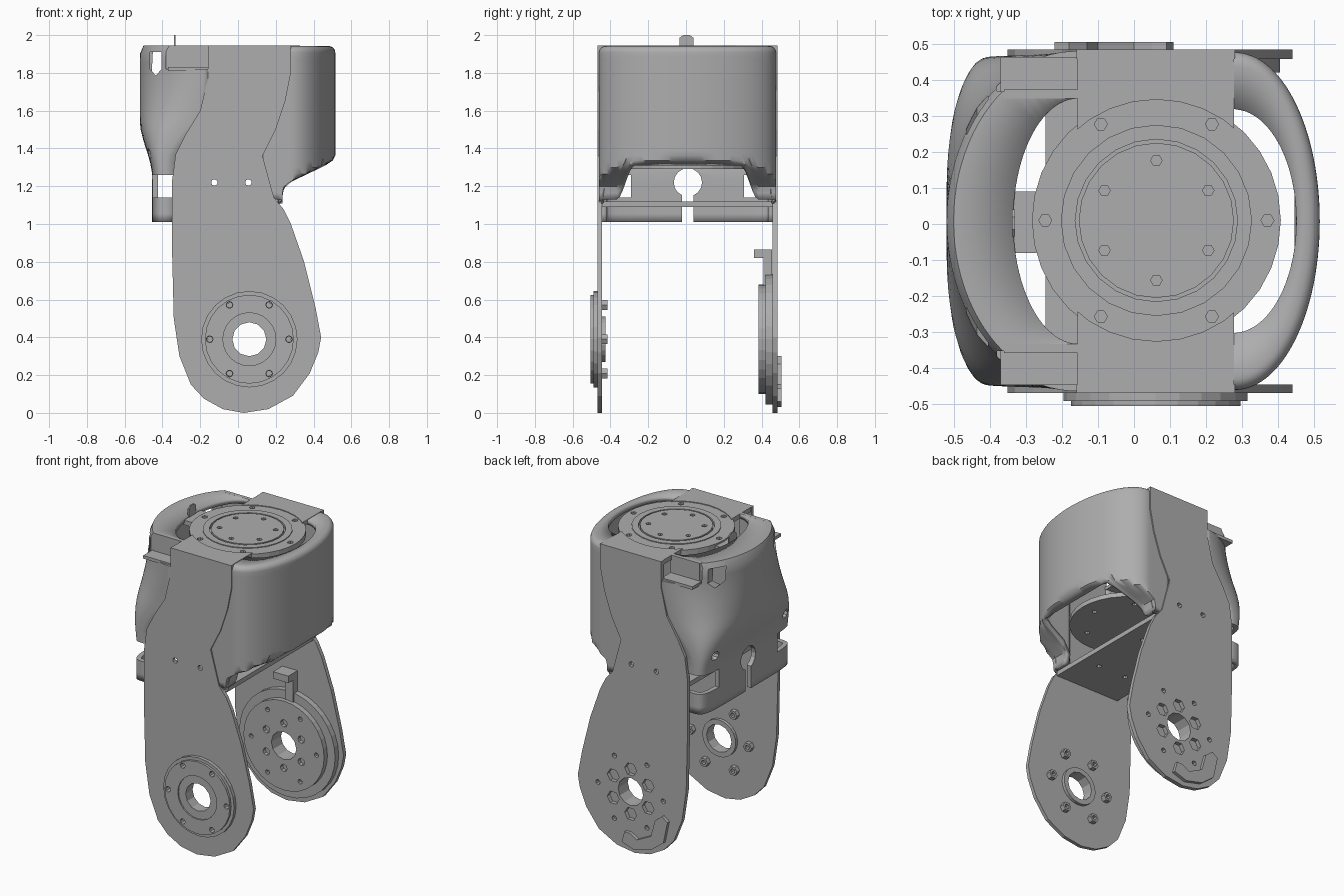
import bpy, bmesh
from math import sin, cos, pi, radians

if bpy.data.objects.get("Cube"):
    bpy.data.objects.remove(bpy.data.objects["Cube"], do_unlink=True)

grey = bpy.data.materials.new("plain grey")
grey.use_nodes = True
COLOUR = (0.42, 0.42, 0.42, 1)
grey.diffuse_color = COLOUR
grey.node_tree.nodes["Principled BSDF"].inputs["Base Color"].default_value = COLOUR


def select(ob):
    bpy.ops.object.select_all(action='DESELECT')
    ob.select_set(True)
    bpy.context.view_layer.objects.active = ob


def finish(name, bm, smooth=False):
    bmesh.ops.recalc_face_normals(bm, faces=bm.faces)
    me = bpy.data.meshes.new(name)
    bm.to_mesh(me)
    bm.free()
    ob = bpy.data.objects.new(name, me)
    bpy.context.collection.objects.link(ob)
    me.materials.append(grey)
    if smooth:
        select(ob)
        bpy.ops.object.shade_smooth_by_angle(angle=radians(35))
    return ob


def box(name, x, y, z):
    bm = bmesh.new()
    bmesh.ops.create_cube(bm, size=1)
    for v in bm.verts:
        for i, (lo, hi) in enumerate((x, y, z)):
            v.co[i] = lo if v.co[i] < 0 else hi
    return finish(name, bm)


def prism(name, pts, lo, hi, axis='Y'):
    """Extrude an outline: (x, z) along y, (x, y) along z or (y, z) along x."""
    place = {'Y': lambda a, b, c: (a, c, b), 'Z': lambda a, b, c: (a, b, c),
             'X': lambda a, b, c: (c, a, b)}[axis]
    bm = bmesh.new()
    face = bm.faces.new([bm.verts.new(place(a, b, lo)) for a, b in pts])
    new = bmesh.ops.extrude_face_region(bm, geom=[face])['geom']
    step = place(0, 0, hi - lo)
    bmesh.ops.translate(bm, vec=step, verts=[g for g in new if isinstance(g, bmesh.types.BMVert)])
    return finish(name, bm)


def circle(cx, cz, r, n=24, turn=0.0):
    return [(cx + r * cos(turn + 2 * pi * i / n), cz + r * sin(turn + 2 * pi * i / n))
            for i in range(n)]


def cut(ob, cutters):
    for c in cutters:
        c.hide_render = True
        m = ob.modifiers.new("cut", 'BOOLEAN')
        m.operation, m.solver, m.object = 'DIFFERENCE', 'EXACT', c
        select(ob)
        bpy.ops.object.modifier_apply(modifier=m.name)
        bpy.data.objects.remove(c, do_unlink=True)


def holes(ob, centres, r, lo, hi, axis='Y', n=8):
    cut(ob, [prism("hole_cutter", circle(a, b, r, n), lo, hi, axis) for a, b in centres])


def ease(t):
    t = min(1, max(0, t))
    return t * t * (3 - 2 * t)


def power(t, e):
    return (1 if t >= 0 else -1) * abs(t) ** e


def shell(name, point, nu, nv=22, wall=0.03):
    """Thick skin from a grid function of u (around) and v (top to bottom)."""
    bm = bmesh.new()
    grid = [[bm.verts.new(point(i / nu * 2 - 1, j / nv)) for i in range(nu + 1)]
            for j in range(nv + 1)]
    for a, b in zip(grid, grid[1:]):
        for i in range(nu):
            bm.faces.new((a[i], a[i + 1], b[i + 1], b[i]))
    ob = finish(name, bm, True)
    middle = ob.data.polygons[nu * nv // 2 + nu // 2]
    m = ob.modifiers.new("wall", 'SOLIDIFY')
    m.thickness = wall
    m.offset = -1 if middle.normal.x * middle.center.x > 0 else 1
    select(ob)
    bpy.ops.object.modifier_apply(modifier=m.name)
    return ob


MID = 0.008  # middle of the body in y


# Rounded cover on the +x side: straight flanks, then half an ellipse
def big_cover(u, v):
    ang = max(-1, min(1, u / 0.8)) * pi / 2
    flank = max(0, abs(u) - 0.8) / 0.2
    c, s = cos(ang), sin(ang)
    top, fillet = 1.942, 0.035
    if v == 0:
        return (0.275 + 0.175 * c - 0.15 * flank, MID + (0.31 + 0.1 * flank) * s, top)
    t = (v - 0.045) / 0.955
    low = 1.31 - 0.18 * ease((abs(s) - 0.6) / 0.2)
    if t < 0.2:
        a = t / 0.2 * pi / 2
        inset, z = fillet * (1 - sin(a)), top - fillet * (1 - cos(a))
    else:
        inset, z = 0, top - fillet - (t - 0.2) / 0.8 * (top - fillet - low)
    x = 0.28 + (0.235 - inset) * c - 0.15 * flank
    y = MID + (0.468 - inset) * s
    # Lower lobes curl in towards the plates
    return (min(x, 0.235 + 0.28 * ease((z - 1.18) / 0.18)), y, z)


shell("big_cover", big_cover, 72, 30)


# Cover on the -x side: round at the top, boxy and narrower at the bottom
def small_cover(u, v):
    ang = u * pi / 2
    c, s = cos(ang), sin(ang)
    if v == 0:
        return (-0.155 - 0.18 * c, MID + 0.34 * s, 1.945)
    t = (v - 0.045) / 0.955
    z = 1.945 - t * 0.935
    k = ease((1.88 - z) / 0.6)
    tuck = 0.02 * max(0, 1 - t / 0.05)
    e = 1 - 0.7 * k
    start = -0.155 - 0.17 * ease((1.6 - z) / 0.3)
    reach = 0.52 - 0.065 * ease((1.55 - z) / 0.3)
    return (start - (reach + start - tuck) * power(c, e),
            MID + (0.472 - 0.015 * k - tuck) * power(s, e), z)


small = shell("small_cover", small_cover, 44)
cut(small, [prism("key_round", circle(0.01, 1.22, 0.075, 16), -0.7, -0.3, 'X'),
            box("key_slot", (-0.7, -0.3), (-0.02, 0.04), (0.9, 1.18))])
for side in (-1, 1):
    def span(a, b):
        return sorted((MID + side * a, MID + side * b))
    cut(small, [box("window_cutter", (-0.6, -0.2), span(0.3, 0.6), (1.14, 1.26)),
                box("notch_cutter", (-0.38, -0.1), span(0.36, 0.6), (1.82, 2.1)),
                prism("slot_cutter", [(-0.465, 1.91), (-0.465, 1.82), (-0.435, 1.785),
                                      (-0.405, 1.82), (-0.405, 1.91)], *span(0.2, 0.6)),
                prism("round_cutter", circle(MID + side * 0.36, 1.37, 0.03, 10), -0.7, -0.3, 'X')])
    # Recessed tray in each upper corner
    box("notch_floor", (-0.37, -0.15), span(0.34, 0.455), (1.81, 1.83))
    box("notch_wall", (-0.36, -0.15), span(0.34, 0.365), (1.82, 1.945))

# Side plates: narrow waist at the top, rounded foot at the bottom
HX, HZ = 0.06, 0.39
outline = [(-0.16, 1.945), (-0.16, 1.77), (-0.2, 1.6), (-0.28, 1.47), (-0.33, 1.37), (-0.35, 1.22),
           (-0.35, 0.9), (-0.34, 0.5), (-0.31, 0.3), (-0.25, 0.15), (-0.18, 0.075), (-0.08, 0.02),
           (0.03, 0), (0.16, 0.02), (0.29, 0.09), (0.38, 0.21), (0.425, 0.32), (0.44, 0.4),
           (0.41, 0.56), (0.35, 0.8), (0.28, 1), (0.24, 1.08), (0.19, 1.14), (0.13, 1.36),
           (0.2, 1.5), (0.25, 1.65), (0.28, 1.8), (0.28, 1.945)]
front = prism("front_plate", outline, -0.468, -0.445)
back = prism("back_plate", outline, 0.457, 0.484)
for plate in (front, back):
    holes(plate, [(-0.125, 1.22), (0.055, 1.22)], 0.017, -0.6, 0.6)
    holes(plate, [(HX, HZ)], 0.09, -0.6, 0.6, n=12)
bolt_ring = circle(HX, HZ, 0.21, 6)
wide_ring = circle(HX, HZ, 0.145, 6, pi / 6)
outer_ring = circle(HX, HZ, 0.235, 6)
holes(front, bolt_ring, 0.016, -0.6, 0.6)
holes(back, wide_ring, 0.043, 0.44, 0.6, n=6)
holes(back, outer_ring, 0.016, 0.44, 0.6)

# Front hub with a stepped rim, collars and nuts inside
for part in (prism("front_hub", circle(HX, HZ, 0.255), -0.49, -0.467),
             prism("front_hub_cap", circle(HX, HZ, 0.235), -0.505, -0.489)):
    holes(part, bolt_ring, 0.018, -0.6, -0.4)
    holes(part, [(HX, HZ)], 0.14, -0.6, -0.4, n=24)
for part in (prism("front_collar", circle(HX, HZ, 0.142), -0.496, -0.467),
             prism("inner_collar", circle(HX, HZ, 0.12), -0.446, -0.425)):
    holes(part, [(HX, HZ)], 0.09, -0.6, -0.3, n=12)
for x, z in bolt_ring:
    nut = prism("inner_nut", circle(x, z, 0.03, 6), -0.446, -0.415)
    holes(nut, [(x, z)], 0.015, -0.6, -0.3)

# Back hub: two stacked discs inside the back plate, with a tab above
for name, r, lo, hi in (("back_ring", 0.345, 0.42, 0.458), ("back_hub", 0.29, 0.385, 0.421)):
    disc = prism(name, circle(HX, HZ, r, 32), lo, hi)
    holes(disc, [(HX, HZ)], 0.09, 0.3, 0.6, n=12)
    if r < 0.3:
        holes(disc, wide_ring, 0.024, 0.3, 0.41)
        holes(disc, outer_ring, 0.015, 0.3, 0.41)
box("hub_stem", (0.05, 0.11), (0.41, 0.455), (0.65, 0.83))
box("hub_tab", (0.0, 0.11), (0.36, 0.455), (0.82, 0.865))

# Hooked clip on the outside of the back plate
prism("clip", [(0.11, 0.06), (0.09, 0.13), (0.05, 0.13), (0, 0.1), (-0.1, 0.15), (-0.13, 0.26),
               (-0.18, 0.3), (-0.22, 0.27), (-0.19, 0.13), (-0.1, 0.06), (0.02, 0.03)], 0.483, 0.505)

# Floor brace between the plates
brace = box("floor_brace", (-0.245, 0.22), (-0.446, 0.458), (1.09, 1.12))
holes(brace, [(-0.1, -0.2), (-0.1, 0.2), (0.1, -0.2), (0.1, 0.2)], 0.015, 1, 1.2, 'Z')

# Round base plate seen under the arch of the big cover
CX, CY = 0.062, 0.01
base = prism("base_disc", circle(CX, CY, 0.34, 32), 1.29, 1.32, 'Z')
holes(base, circle(CX, CY, 0.25, 6), 0.015, 1.2, 1.305, 'Z')

# Top plate with its round platform
top = box("top_plate", (-0.157, 0.277), (-0.46, 0.478), (1.915, 1.945))
cut(top, [prism("well_cutter", circle(CX, CY, 0.335, 32), 1.8, 2.1, 'Z')])
rim = prism("platform_rim", circle(CX, CY, 0.345, 32), 1.905, 1.94, 'Z')
holes(rim, circle(CX, CY, 0.308, 6), 0.018, 1.915, 2.1, 'Z', 6)
holes(rim, [(CX, CY)], 0.225, 1.925, 2.1, 'Z', 24)
platform = prism("platform_disc", circle(CX, CY, 0.215), 1.92, 1.946, 'Z')
holes(platform, circle(CX, CY, 0.166, 6, pi / 6), 0.016, 1.93, 2.1, 'Z', 6)
step = prism("platform_step", circle(CX, CY, 0.265), 1.93, 1.945, 'Z')
holes(step, [(CX, CY)], 0.225, 1.8, 2.1, 'Z', 24)

# Small locating fin and its seat
prism("fin", [(-0.035, 1.9), (0.04, 1.9), (0.04, 1.985), (0.02, 2), (-0.015, 2), (-0.035, 1.985)],
      -0.338, -0.33, 'X')
box("fin_seat", (-0.34, -0.27), (-0.08, 0.09), (1.9, 1.93))
